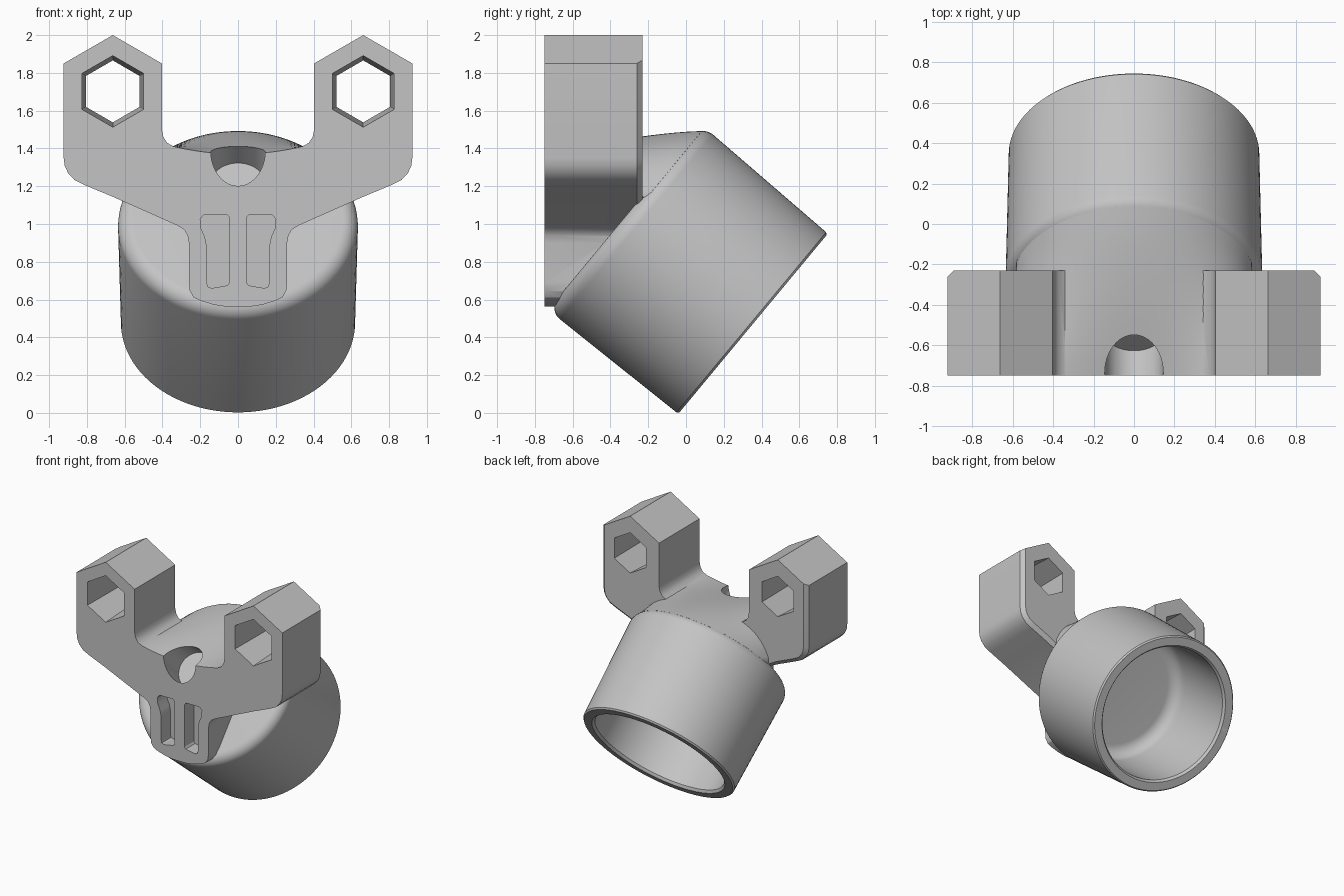
import bpy, bmesh, math
from mathutils import Matrix, Vector

if "Cube" in bpy.data.objects:
    bpy.data.objects.remove(bpy.data.objects["Cube"], do_unlink=True)

grey = bpy.data.materials.new("plain grey")
grey.use_nodes = True
grey.diffuse_color = (0.55, 0.55, 0.55, 1)
grey.node_tree.nodes["Principled BSDF"].inputs["Base Color"].default_value = (0.55, 0.55, 0.55, 1)

FRONT, BACK = -0.75, -0.23
TILT = math.radians(50.3)
AXIS = Vector((0, -math.sin(TILT), math.cos(TILT)))
RIM = Vector((0, 0.355, 0.472))
SOCKET = Matrix.Translation(RIM) @ Matrix.Rotation(TILT, 4, "X")


def finish(name, bm):
    bmesh.ops.recalc_face_normals(bm, faces=bm.faces)
    mesh = bpy.data.meshes.new(name)
    bm.to_mesh(mesh)
    bm.free()
    mesh.materials.append(grey)
    obj = bpy.data.objects.new(name, mesh)
    bpy.context.collection.objects.link(obj)
    return obj


def lathe(name, profile):
    """Revolve (radius, height) points about the tilted socket axis."""
    bm = bmesh.new()
    vs = [bm.verts.new((r, 0, h)) for r, h in profile]
    es = [bm.edges.new(p) for p in zip(vs, vs[1:])]
    bmesh.ops.spin(bm, geom=vs + es, axis=(0, 0, 1), cent=(0, 0, 0),
                   angle=math.tau, steps=96, use_merge=True)
    bmesh.ops.remove_doubles(bm, verts=bm.verts, dist=1e-5)
    bm.transform(SOCKET)
    return finish(name, bm)


def loft(name, loops):
    """Join closed loops into a capped solid."""
    bm = bmesh.new()
    rows = [[bm.verts.new(p) for p in loop] for loop in loops]
    n = len(rows[0])
    for a, b in zip(rows, rows[1:]):
        for i in range(n):
            j = (i + 1) % n
            bm.faces.new((a[i], a[j], b[j], b[i]))
    bm.faces.new(rows[0])
    bm.faces.new(rows[-1])
    return finish(name, bm)


def prism(name, outline, y0, y1):
    return loft(name, [[(x, y, z) for x, z in outline] for y in (y0, y1)])


def combine(target, tool, operation):
    tool.hide_render = True
    mod = target.modifiers.new(operation.lower(), "BOOLEAN")
    mod.operation = operation
    mod.solver = "EXACT"
    mod.object = tool
    bpy.context.view_layer.objects.active = target
    bpy.ops.object.modifier_apply(modifier=mod.name)
    bpy.data.objects.remove(tool, do_unlink=True)


def fillet(r, h, size):
    """Rounded end corner as (radius, height) points."""
    return [(r - size + size * math.cos(a), h - size + size * math.sin(a))
            for a in (math.radians(d) for d in range(0, 91, 9))]


# Socket body, closed at its upper end
body = lathe("bracket_socket", [(0, 0), (0.61, 0), (0.62, 0.012)]
             + fillet(0.635, 0.883, 0.08) + [(0, 0.883)])

# Front plate with stem and two hexagonal arms
half = [(0.06, 0.562), (0.13, 0.573), (0.2, 0.594), (0.235, 0.612), (0.255, 0.645),
        (0.26, 0.69), (0.26, 0.9), (0.267, 0.94), (0.285, 0.97), (0.32, 0.992),
        (0.665, 1.145), (0.81, 1.205), (0.865, 1.232), (0.9, 1.27), (0.918, 1.31),
        (0.923, 1.35), (0.923, 1.85), (0.663, 2.0), (0.403, 1.85), (0.403, 1.5),
        (0.395, 1.46), (0.375, 1.43), (0.335, 1.407), (0.3, 1.3)]
plate = prism("front_plate", half + [(-x, z) for x, z in reversed(half)], FRONT, BACK)

# Chamfer round the outer back edges of the arms
bm = bmesh.new()
bm.from_mesh(plate.data)
edges = []
for e in bm.edges:
    mid = (e.verts[0].co + e.verts[1].co) / 2
    if all(abs(v.co.y - BACK) < 1e-4 for v in e.verts) and abs(mid.x) > 0.4 and mid.z < 1.84:
        if any(f.normal.z < -0.1 or f.normal.x * mid.x > 0.3 for f in e.link_faces):
            edges.append(e)
bmesh.ops.bevel(bm, geom=edges, offset=0.03, segments=1, affect="EDGES")
bm.to_mesh(plate.data)
bm.free()

# Saddle that blends the plate into the socket shoulder
sections = []
for i in range(49):
    u = -0.95 + 1.9 * i / 48
    x = 0.612 * u
    edge = SOCKET @ Vector((x, 0.612 * math.sqrt(1 - u * u), 0.86))
    low = 1.0 + 0.15 * abs(u)
    top = []
    for k in range(13):
        t = k / 12
        y = edge.y + (FRONT - edge.y) * t
        z = edge.z + (1.37 + 0.35 * x * x - edge.z) * t ** 1.5
        top.append((x, y, z))
    sections.append(top + [(x, FRONT, low), (x, edge.y, low)])
saddle = loft("saddle", sections)

combine(body, plate, "UNION")
combine(body, saddle, "UNION")

# Socket bore
bore = lathe("bore_cutter", [(0, -0.1), (0.545, -0.1), (0.545, 0), (0.53, 0.02)]
             + fillet(0.53, 0.70, 0.1) + [(0, 0.70)])
combine(body, bore, "DIFFERENCE")

# Slanted blind screw hole at the top of the plate
bm = bmesh.new()
bmesh.ops.create_cone(bm, cap_ends=True, segments=48, radius1=0.145, radius2=0.145, depth=0.88)
bm.transform(Matrix.Translation(Vector((0, FRONT, 1.39)) + AXIS * 0.16)
             @ Matrix.Rotation(TILT, 4, "X"))
combine(body, finish("hole_cutter", bm), "DIFFERENCE")

slot = [(0.045, 0.69), (0.055, 0.675), (0.14, 0.66), (0.16, 0.668), (0.165, 0.69),
        (0.165, 0.88), (0.175, 0.93), (0.197, 0.98), (0.2, 1.025), (0.18, 1.05),
        (0.06, 1.05), (0.045, 1.035)]
for side in (-1, 1):
    # Tapered hexagonal hole through each arm
    loops = []
    for y, r in ((FRONT - 0.02, 0.19), (BACK + 0.02, 0.163)):
        loops.append([(side * 0.663 + r * math.sin(k * math.pi / 3), y,
                       1.702 + r * math.cos(k * math.pi / 3)) for k in range(6)])
    combine(body, loft("hex_cutter", loops), "DIFFERENCE")
    # Shallow slot in the stem
    cutter = prism("slot_cutter", [(side * x, z) for x, z in slot], FRONT - 0.05, FRONT + 0.12)
    combine(body, cutter, "DIFFERENCE")

bpy.ops.object.select_all(action="DESELECT")
body.select_set(True)
bpy.context.view_layer.objects.active = body
bpy.ops.object.shade_smooth_by_angle(angle=math.radians(28))
